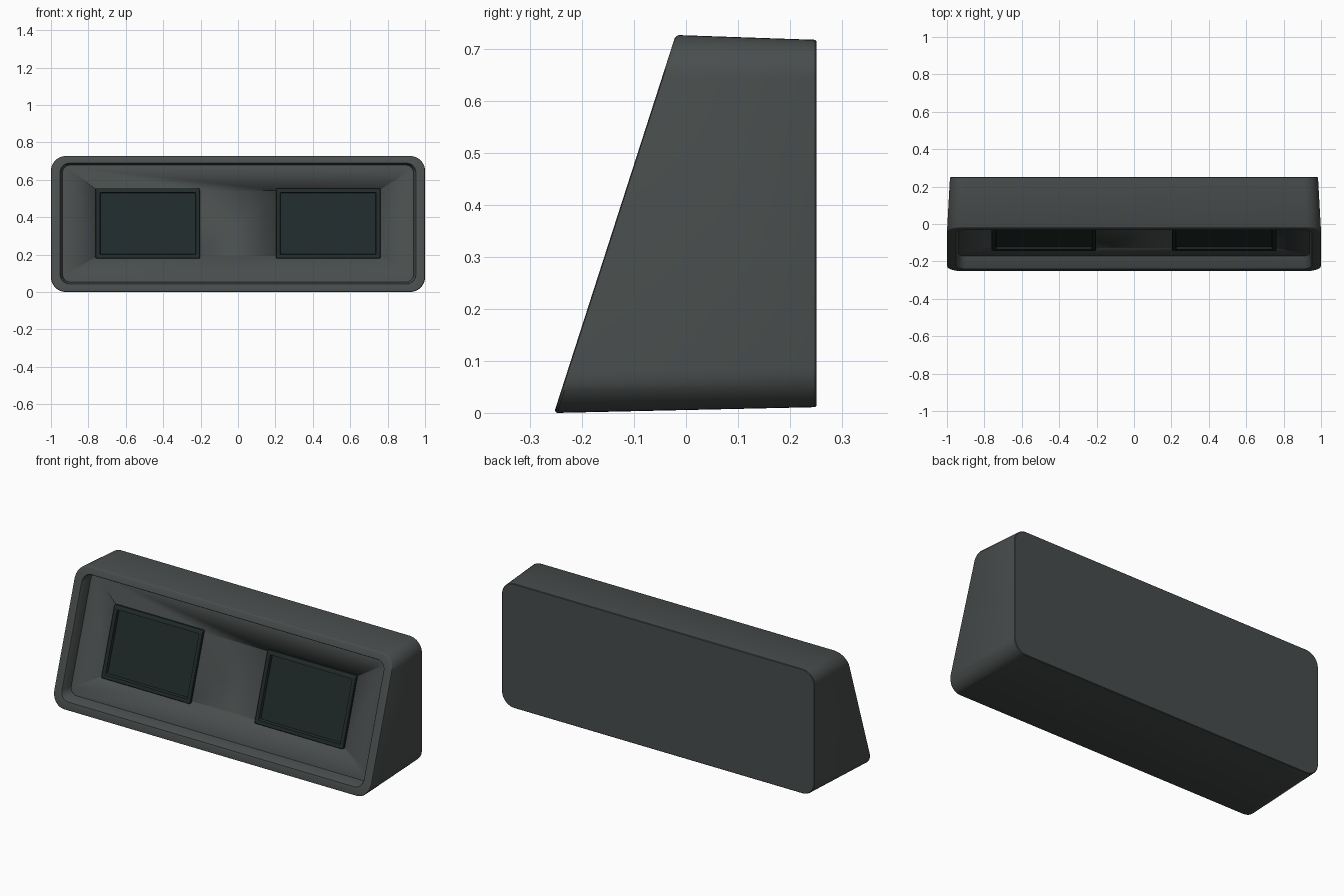
import bpy, bmesh, math

if "Cube" in bpy.data.objects:
    bpy.data.objects.remove(bpy.data.objects["Cube"])

SLOPE = 0.322       # backward lean of the front face, y per unit of height
FRONT = -0.254      # y of the front plane at z = 0


def material(name, rgb):
    m = bpy.data.materials.new(name)
    m.diffuse_color = (*rgb, 1)
    m.use_nodes = True
    m.node_tree.nodes["Principled BSDF"].inputs["Base Color"].default_value = m.diffuse_color
    return m


CASE = material("charcoal_grey", (0.066, 0.074, 0.073))
FRAME = material("dark_teal_frame", (0.0145, 0.0235, 0.0225))
SCREEN = material("dark_teal_screen", (0.0165, 0.0275, 0.0275))


def ring(bm, cx, hx, z0, z1, r, y, leaning=True, n=10):
    """Rounded rectangle of vertices, on a leaning or an upright plane."""
    out = []
    cz, hz = (z0 + z1) / 2, (z1 - z0) / 2
    for k, (sx, sz) in enumerate([(1, 1), (-1, 1), (-1, -1), (1, -1)]):
        for i in range(n + 1):
            a = (k + i / n) * math.pi / 2
            x = cx + sx * (hx - r) + r * math.cos(a)
            z = cz + sz * (hz - r) + r * math.sin(a)
            out.append(bm.verts.new((x, FRONT + y + SLOPE * z if leaning else y, z)))
    return out


def loft(name, sections, mat, n=10):
    """Skin the sections in order and cap both ends."""
    bm = bmesh.new()
    rings = [ring(bm, *s, n=n) for s in sections]
    for a, b in zip(rings, rings[1:]):
        for i in range(len(a)):
            j = (i + 1) % len(a)
            bm.faces.new((a[i], a[j], b[j], b[i]))
    bm.faces.new(rings[0])
    bm.faces.new(rings[-1])
    bmesh.ops.recalc_face_normals(bm, faces=bm.faces)
    me = bpy.data.meshes.new(name)
    bm.to_mesh(me)
    bm.free()
    ob = bpy.data.objects.new(name, me)
    bpy.context.collection.objects.link(ob)
    me.materials.append(mat)
    bpy.ops.object.select_all(action='DESELECT')
    ob.select_set(True)
    bpy.context.view_layer.objects.active = ob
    bpy.ops.object.shade_smooth_by_angle(angle=math.radians(35))
    return ob


# Tapered case with softened rim and a recessed front panel
case = loft("case", [
    (0, 0.981, 0.014, 0.715, 0.073, 0.251, False),
    (0, 0.984, 0.011, 0.718, 0.076, 0.248, False),
    (0, 1.000, 0.000, 0.727, 0.080, 0.006),
    (0, 0.998, 0.002, 0.725, 0.079, 0.002),
    (0, 0.993, 0.006, 0.721, 0.075, 0.0),
    (0, 0.951, 0.043, 0.689, 0.050, 0.0),
    (0, 0.948, 0.046, 0.686, 0.047, 0.004),
    (0, 0.938, 0.054, 0.678, 0.040, 0.065),
], CASE)

# Two raised frames, each holding a screen sunk into the panel
for side, cx in (("left", -0.482), ("right", 0.482)):
    cutter = loft(side + "_opening_cutter", [
        (cx, 0.270, 0.190, 0.543, 0.004, 0.030),
        (cx, 0.270, 0.190, 0.543, 0.004, 0.100),
    ], CASE, n=3)
    cutter.hide_render = True
    cutter.hide_set(True)
    cut = case.modifiers.new(side + "_opening", 'BOOLEAN')
    cut.operation = 'DIFFERENCE'
    cut.solver = 'EXACT'
    cut.object = cutter
    loft(side + "_frame", [
        (cx, 0.280, 0.180, 0.553, 0.006, 0.068),
        (cx, 0.280, 0.180, 0.553, 0.006, 0.055),
        (cx, 0.277, 0.183, 0.550, 0.005, 0.052),
        (cx, 0.257, 0.201, 0.532, 0.004, 0.052),
        (cx, 0.250, 0.207, 0.527, 0.004, 0.084),
    ], FRAME, n=3)
    loft(side + "_screen", [
        (cx, 0.2500, 0.2070, 0.5270, 0.004, 0.0835),
        (cx, 0.2480, 0.2090, 0.5250, 0.003, 0.0815),
    ], SCREEN, n=3)
